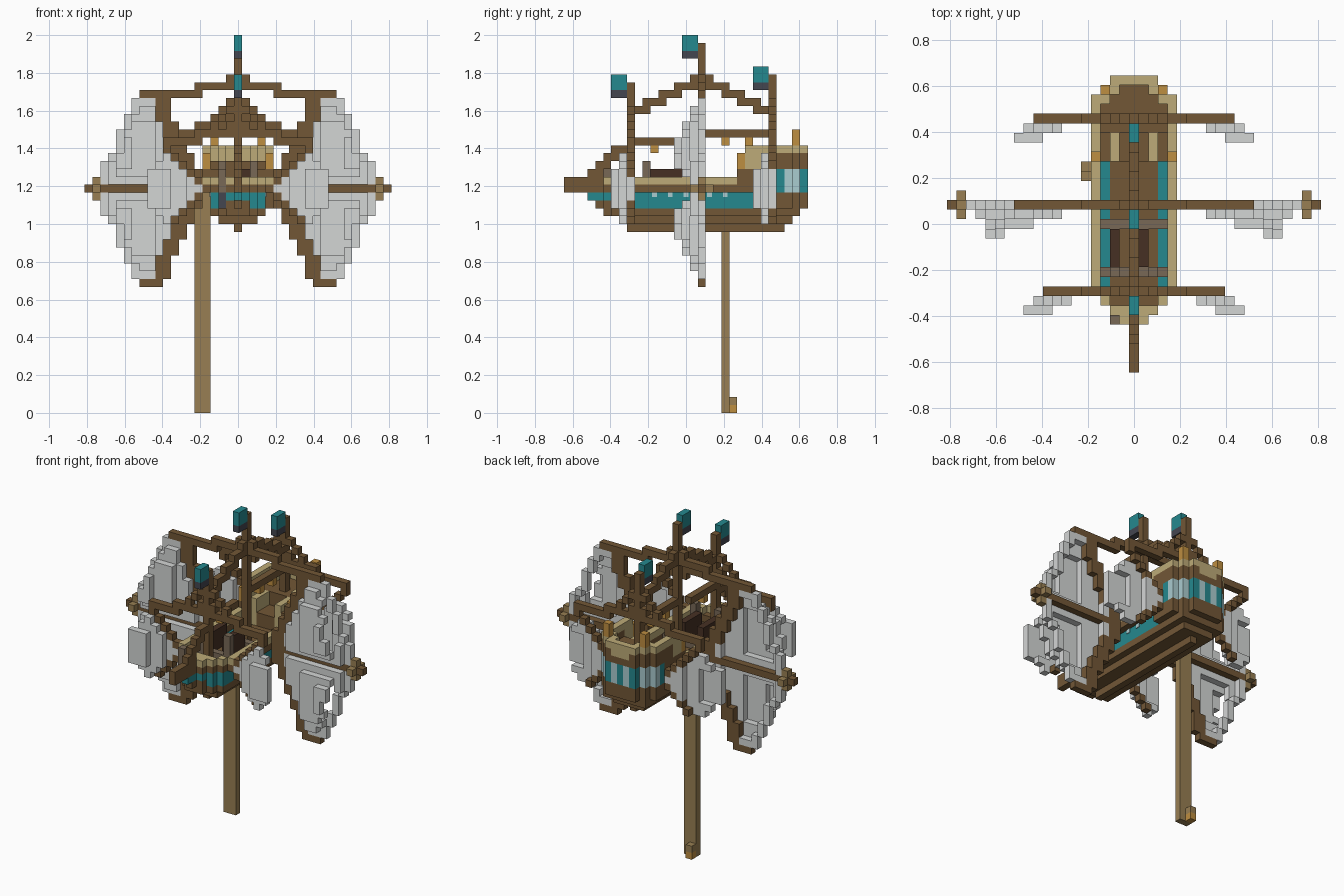
import bpy
import bmesh
from mathutils import Matrix, Vector

V = 1 / 24  # edge length of one block

if "Cube" in bpy.data.objects:
    bpy.data.objects.remove(bpy.data.objects["Cube"])


def linear(value):
    value /= 255
    return value / 12.92 if value <= 0.04 else ((value + 0.055) / 1.055) ** 2.4


def make_material(name, *rgb):
    mat = bpy.data.materials.new(name)
    colour = [linear(c) for c in rgb] + [1]
    mat.use_nodes = True
    mat.diffuse_color = colour
    mat.node_tree.nodes["Principled BSDF"].inputs["Base Color"].default_value = colour
    return mat


wood = make_material("wood brown", 114, 87, 54)
tan = make_material("pale tan wood", 189, 171, 120)
teal = make_material("teal paint", 37, 137, 143)
sailcloth = make_material("sail grey", 212, 214, 213)
gold = make_material("lantern gold", 190, 142, 65)
pole_wood = make_material("pole wood", 152, 127, 83)
dark_wood = make_material("dark wood", 70, 48, 36)
weathered = make_material("weathered wood", 120, 104, 86)
glass = make_material("pale window glass", 170, 204, 208)
slate = make_material("dark slate", 68, 70, 80)

parts = {}       # part name -> {cell: material}
occupied = set()  # every filled cell


def put(part, mat, x, y, z):
    if (x, y, z) not in occupied:
        occupied.add((x, y, z))
        parts.setdefault(part, {})[x, y, z] = mat


def span(value):
    return range(value[0], value[1] + 1) if isinstance(value, tuple) else (value,)


def fill(part, mat, xs, ys, zs, mirror=False):
    for x in span(xs):
        for y in span(ys):
            for z in span(zs):
                put(part, mat, x, y, z)
                if mirror:
                    put(part, mat, -x, y, z)


def half(y):
    """Half width of the ship in plan."""
    return min(4, y + 11, 17 - y)


def ring(part, mat, ys, zs, limit=4):
    for y in span(ys):
        w = min(limit, half(y))
        fill(part, mat, w, y, zs, mirror=True)


def floor(part, mat, ys, zs, limit=4, inset=0):
    for y in span(ys):
        w = min(limit, half(y) - inset)
        fill(part, mat, (-w, w), y, zs)


# Hull: keel, stepped bottom, painted band, deck
fill("keel", wood, 0, (-7, 12), 23)
floor("hull_bottom", wood, (-8, 13), 24, limit=2, inset=1)
floor("hull_bottom", wood, (-10, 14), 25, limit=3)
floor("hull_bottom", wood, (-11, -10), 26)
fill("anchor", slate, -2, -10, (26, 27))
fill("anchor", weathered, -2, -10, (28, 30))
ring("painted_band", teal, (-11, 9), (26, 27), limit=3)
fill("painted_band", teal, 0, (-12, -10), 27)
floor("deck", wood, (-9, 9), 27, limit=2)
ring("gunwale", wood, (-10, 6), 28)
floor("foredeck", wood, -8, 28)
ring("rail", tan, (-10, 6), 29)
floor("rail", tan, (-10, -9), 29)

# Deck fittings
for y in (-5, 0):
    fill("deck_beam", weathered, (-3, 3), y, 28)
for x in (-2, 1):
    fill("cargo", dark_wood, x, (-4, -1), (28, 30))
fill("deck_post", weathered, 2, -5, (29, 31), mirror=True)

# Stern castle with a band of windows
floor("stern_base", wood, (10, 15), (26, 27))
for y in span((12, 15)):
    for x in span((-half(y), half(y))):
        edge = abs(x) == half(y) or y == 15
        pane = (y in (13, 14) and abs(x) >= 3) or (y == 15 and abs(x) == 1)
        if edge:
            fill("stern_windows", glass if pane else teal, x, y, (28, 30))
ring("cabin_wall", wood, (7, 11), (28, 30))
fill("cabin_lantern", gold, 4, 7, (31, 32), mirror=True)
ring("cabin_trim", tan, (8, 9), (31, 32))
fill("cabin_side", wood, 3, (7, 9), (28, 30), mirror=True)
fill("cabin_front", wood, (-3, 3), 10, (28, 30))
floor("quarterdeck", wood, (10, 15), 31)
ring("stern_bulwark", wood, (10, 15), 32)
ring("stern_crown", tan, (8, 15), 33)
fill("stern_crown", tan, 3, 13, (32, 33), mirror=True)
fill("stern_crown", tan, 2, 14, (32, 33), mirror=True)
fill("stern_crown", tan, (-2, 2), 15, (32, 33))
fill("stair_rail", tan, 2, (7, 9), (28, 31), mirror=True)
fill("stair", wood, (-1, 1), (7, 9), (28, 29))
fill("stern_lantern", gold, 3, 14, (34, 35), mirror=True)

# Bowsprit and forestay
fill("bowsprit", wood, 0, (-15, -9), (28, 29))
for step in range(4):
    fill("forestay", wood, 0, (step - 12, step - 11), 30 + step)

# Masts with flags
for name, y, foot, top in (("front", -7, 27, 41), ("middle", 2, 27, 46), ("rear", 11, 32, 42)):
    fill(name + "_mast", wood, 0, y, (foot, top))
    fill(name + "_flag", slate, 0, (y - 2, y - 1), top - 1)
    fill(name + "_flag", teal, 0, (y - 2, y - 1), (top, top + 1))

# Ridge ropes between mast heads, and lengthwise booms
for d in range(1, 9):
    for side in (-1, 1):
        fill("ridge", wood, 0, 2 + side * d, (42 - (d + 1) // 2, 42 - d // 2))
fill("front_boom", wood, 0, (-6, -1), 34)
fill("rear_boom", wood, 0, (3, 10), 35)
for y, z in ((-4, 33), (5, 34), (8, 34)):
    fill("hanging_lantern", gold, 0, y, z)

# Yards: arched cross beams, the lower two with stays to the mast
for name, y, z, reach in (("front", -7, 34, 9), ("middle", 2, 40, 12), ("rear", 11, 35, 10)):
    fill(name + "_yard", wood, (5, reach), y, z, mirror=True)
    fill(name + "_yard", wood, (1, 5), y, z + 1, mirror=True)
    fill(name + "_yard", wood, (-1, 1), y, z + 2)
    if name != "middle":
        for step in range(1, 4):
            fill(name + "_stay", wood, step, y, z + 5 - step, mirror=True)

# Long cross spar with end crosses
fill("spar_cross", pole_wood, 18, (1, 3), 28, mirror=True)
fill("spar_cross", pole_wood, 18, 2, (27, 29), mirror=True)
fill("spar", wood, (4, 19), 2, 28, mirror=True)


# Fan sails: a wooden frame on the inner edge, cloth stepping forward
def fan(name, mast, low, high, inner, thick, outer, depth):
    for z in span((low, high)):
        d = abs(z - 28)
        start = inner(d)
        end = start + thick if d else start + 1
        fill(name + "_frame", wood, (start, end - 1), mast, z, mirror=True)
        for x in span((end, outer(z))):
            fill(name + "_sail", sailcloth, x, mast - depth(x, z), z, mirror=True)


def middle_inner(d):
    return min(9, 4 + (d + 1) // 2)


def middle_outer(z):
    d = abs(z - 28)
    return 17 if d < 4 else max(13 if z > 28 else 12, 20 - d if d < 6 else 18 - d // 2)


def middle_depth(x, z):
    """Each half billows forward, flat against the spar and at the outer edge."""
    d = abs(z - 28)
    if x == middle_outer(z):
        return 0
    across = 1 if x == 16 else max(0, min(3, (x - 5) // 3))
    return min(across, d, max(0, (12 - d) // 2))


fill("middle_foot", wood, (10, 12), 2, 16, mirror=True)
fan("middle", 2, 17, 39, middle_inner, 2, middle_outer, middle_depth)


def small_fan(name, mast, high, reach):
    def inner(d):
        return min(reach - 2, 4 + d)

    def outer(z):
        return reach - max(0, abs(z - 28) - 2)

    def depth(x, z):
        return 2 if x >= reach - 2 and abs(z - 28) < 3 else int(x >= reach - 4)
    fan(name, mast, 24, high, inner, 1, outer, depth)


small_fan("front", -7, 33, 11)
small_fan("rear", 11, 34, 12)

# Supporting pole and its foot
fill("pole", pole_wood, (-5, -4), 5, (0, 27))
fill("pole_foot", gold, -5, 6, 0)
fill("pole_foot", pole_wood, -5, 6, 1)


def finish(name, bm, mats):
    mesh = bpy.data.meshes.new(name)
    bm.to_mesh(mesh)
    bm.free()
    for mat in mats:
        mesh.materials.append(mat)
    bpy.context.collection.objects.link(bpy.data.objects.new(name, mesh))


# Small pale ornaments along the painted band
ornaments = bmesh.new()
for y in (-4, -2, 0, 3, 5):
    for side in (-1, 1):
        place = Matrix.Translation(Vector((side * 3.55, y, 27.7)) * V)
        size = Matrix.Diagonal((V / 10, V * 0.6, V * 0.6, 1))
        bmesh.ops.create_cube(ornaments, size=1, matrix=place @ size)
finish("band_ornaments", ornaments, [glass])

# Turn each part into a mesh that keeps only its exposed block faces
AXES = [Vector(a) for a in ((1, 0, 0), (0, 1, 0), (0, 0, 1))]
for name, cells in parts.items():
    bm = bmesh.new()
    mats = list(dict.fromkeys(cells.values()))
    for cell, mat in cells.items():
        centre = Vector(cell) + AXES[2] / 2
        for a in range(3):
            for sign in (-1, 1):
                n = AXES[a] * sign
                if tuple(int(c) for c in Vector(cell) + n) in occupied:
                    continue
                u = AXES[(a + 1) % 3] * sign / 2
                w = AXES[(a + 2) % 3] / 2
                mid = centre + n / 2
                corners = (mid - u - w, mid + u - w, mid + u + w, mid - u + w)
                face = bm.faces.new([bm.verts.new(c * V) for c in corners])
                face.material_index = mats.index(mat)
    bmesh.ops.remove_doubles(bm, verts=bm.verts, dist=V / 100)
    finish(name, bm, mats)
